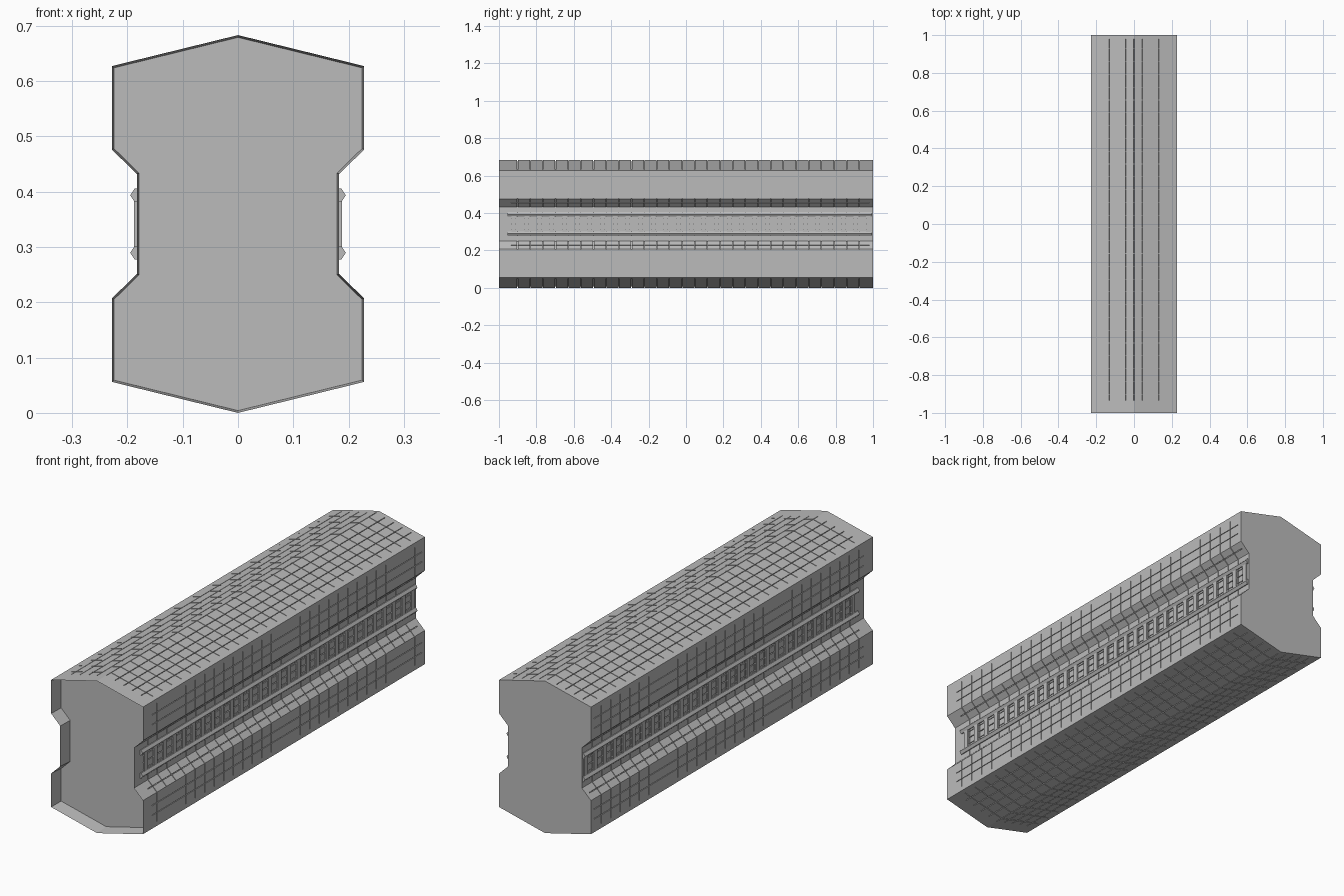
import bpy, bmesh
from mathutils import Vector

cube = bpy.data.objects.get("Cube")
if cube:
    bpy.data.objects.remove(cube, do_unlink=True)

mat = bpy.data.materials.new("hull_grey")
mat.use_nodes = True
GREY = (0.5, 0.5, 0.5, 1)
mat.diffuse_color = GREY
mat.node_tree.nodes["Principled BSDF"].inputs["Base Color"].default_value = GREY

GROOVE, DEPTH, CELL, PITCH = 0.003, 0.007, 0.0435, 0.0677
MID, Y0, Y1 = 0.3415, -0.935, 0.98


def finish(bm, name):
    bmesh.ops.recalc_face_normals(bm, faces=bm.faces)
    me = bpy.data.meshes.new(name)
    bm.to_mesh(me)
    bm.free()
    me.materials.append(mat)
    ob = bpy.data.objects.new(name, me)
    bpy.context.collection.objects.link(ob)
    return ob


def slot(t):
    """The two borders of a groove centred on t."""
    return [t - GROOVE / 2, t + GROOVE / 2]


# Quarter outline from the ridge to mid height: start, end, groove centres, margins
ridge, eave = Vector((0, 0.683)), Vector((0.228, 0.627))
lip, inner = Vector((0.228, 0.476)), Vector((0.183, 0.432))
waist = Vector((0.183, MID))
sides = [
    (ridge, eave, [0] + [CELL * i * 1.03 for i in range(1, 5)], 0, 0.021),
    (eave, lip, [0.06, 0.104], 0.02, 0),
    (lip, inner, [0.031], 0, 0),
    (inner, waist, [0.06, 0.09], 0, 0),
]
# Each entry: outline point, long groove after it, cross grooves allowed after it
quarter = []
for a, b, centres, m0, m1 in sides:
    length = (b - a).length
    cuts = {0.0, length, m0, length - m1}
    for c in centres:
        cuts.update(t for t in slot(c) if 0 < t < length)
    cuts = sorted(cuts)
    for s, e in zip(cuts, cuts[1:]):
        mid = (s + e) / 2
        long_groove = any(abs(mid - c) < GROOVE / 2 for c in centres)
        quarter.append((a.lerp(b, s / length), long_groove, m0 <= mid <= length - m1))

# Mirror the quarter into the closed outline
pts = [q[0] for q in quarter] + [waist]
flags = [q[1:] for q in quarter]
half = pts + [Vector((p.x, 2 * MID - p.y)) for p in reversed(pts[:-1])]
half_flags = flags + flags[::-1]
ring = half + [Vector((-p.x, p.y)) for p in reversed(half[1:-1])]
ring_flags = half_flags + half_flags[::-1]

# Stations along the length
cross = [0.047 + PITCH * k for k in range(-14, 14)]
stations = sorted([-1, Y0, Y1, 1] + [t for c in cross for t in slot(c)])

# Hull with panel grooves
bm = bmesh.new()
rows = [[bm.verts.new((p.x, y, p.y)) for p in ring] for y in stations]
n = len(ring)
grooves = []
for r, (ya, yb) in enumerate(zip(stations, stations[1:])):
    ym = (ya + yb) / 2
    is_cross = any(abs(ym - c) < GROOVE / 2 for c in cross)
    for i in range(n):
        j = (i + 1) % n
        f = bm.faces.new((rows[r][i], rows[r][j], rows[r + 1][j], rows[r + 1][i]))
        long_groove, cross_ok = ring_flags[i]
        if Y0 < ym < Y1 and (long_groove or (is_cross and cross_ok)):
            grooves.append(f)
front = bm.faces.new(rows[0])
bm.faces.new(rows[-1])
bmesh.ops.recalc_face_normals(bm, faces=bm.faces)

# Recessed front end with a thin rim
bmesh.ops.inset_individual(bm, faces=[front], thickness=0.004, use_even_offset=True)
for v in front.verts:
    v.co.y += 0.065

# Sink the grooves
out = bmesh.ops.extrude_face_region(bm, geom=grooves)["geom"]
sunk = [f for f in out if isinstance(f, bmesh.types.BMFace)]
moves = {}
for f in sunk:
    f.normal_update()
    for v in f.verts:
        moves.setdefault(v, []).append(f.normal.copy())
for v, normals in moves.items():
    v.co -= sum(normals, Vector()).normalized() * DEPTH
bmesh.ops.delete(bm, geom=[f for f in grooves if f.is_valid], context="FACES_ONLY")
finish(bm, "hull")


def add_prism(bm, outline, ya, yb):
    """Extrude an x-z outline between two y positions."""
    a = [bm.verts.new((x, ya, z)) for x, z in outline]
    b = [bm.verts.new((x, yb, z)) for x, z in outline]
    k = len(outline)
    bm.faces.new(a)
    bm.faces.new(b[::-1])
    for i in range(k):
        j = (i + 1) % k
        bm.faces.new((a[i], b[i], b[j], a[j]))


# Side rails and rungs
for side, sx in (("left", 1), ("right", -1)):
    for level, sz in (("upper", 1), ("lower", -1)):
        bm = bmesh.new()
        outline = [(0.180, 0.064), (0.187, 0.064), (0.195, 0.052), (0.187, 0.040), (0.180, 0.040)]
        add_prism(bm, [(sx * x, MID + sz * z) for x, z in outline], -0.955, 0.995)
        finish(bm, f"{side}_{level}_rail")
    bm = bmesh.new()
    for k in range(29):
        y = -0.92 + PITCH * k
        add_prism(bm, [(sx * x, MID + z) for x, z in
                       ((0.180, -0.042), (0.188, -0.042), (0.188, 0.042), (0.180, 0.042))],
                  y - 0.012, y + 0.012)
    finish(bm, f"{side}_rungs")
